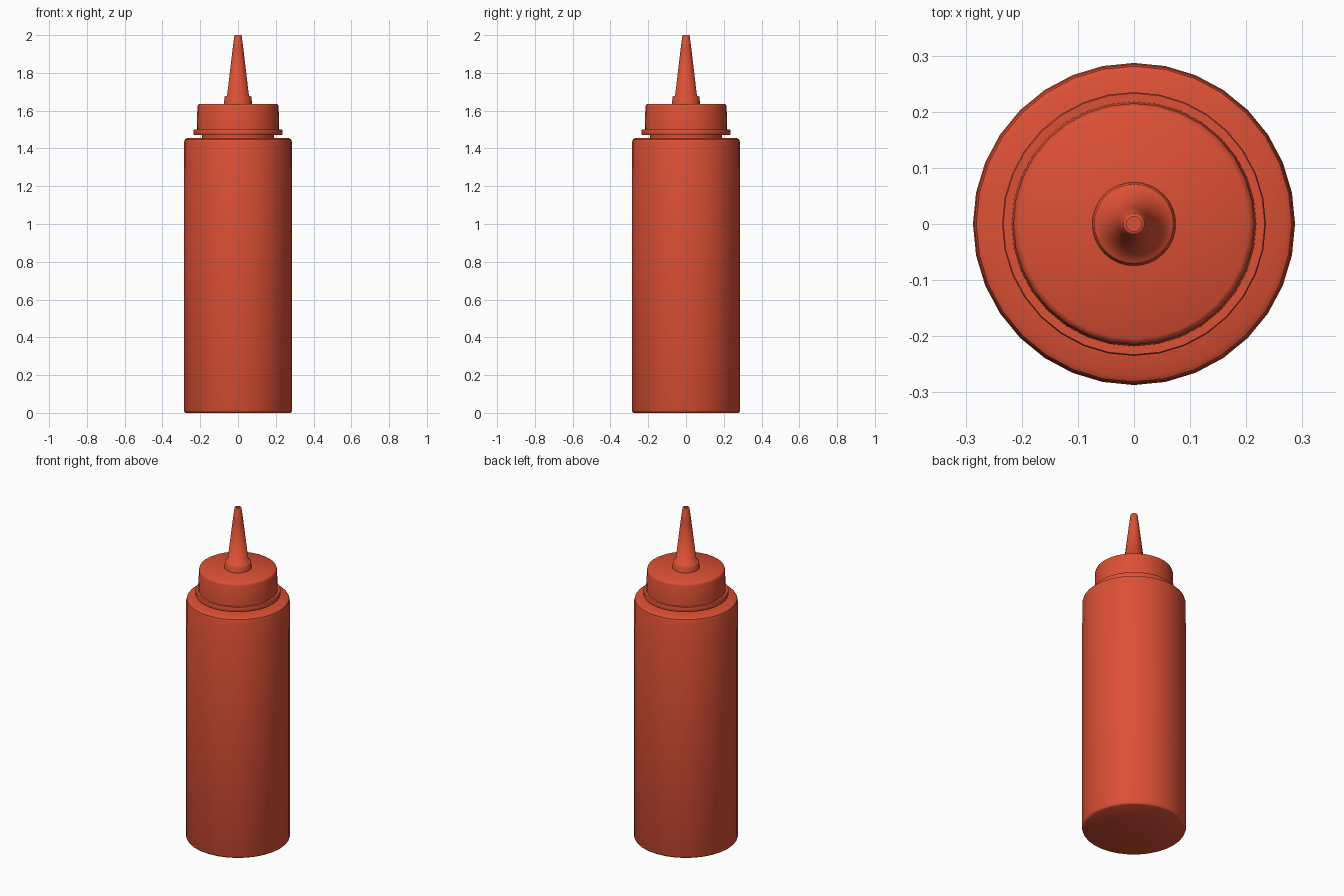
import bpy, bmesh, math

if "Cube" in bpy.data.objects:
    bpy.data.objects.remove(bpy.data.objects["Cube"])

red = bpy.data.materials.new("red_plastic")
red.diffuse_color = (0.72, 0.08, 0.035, 1)
red.use_nodes = True
red.node_tree.nodes["Principled BSDF"].inputs["Base Color"].default_value = red.diffuse_color


def lathe(name, profile, angle=40, sides=32):
    """Revolve an (r, z) profile about z; r = 0 ends become poles."""
    bm = bmesh.new()
    rings = []
    for r, z in profile:
        if r == 0:
            rings.append([bm.verts.new((0, 0, z))] * sides)
        else:
            rings.append([bm.verts.new((r * math.cos(2 * math.pi * i / sides),
                                        r * math.sin(2 * math.pi * i / sides), z))
                          for i in range(sides)])
    for a, b in zip(rings, rings[1:]):
        for i in range(sides):
            j = (i + 1) % sides
            bm.faces.new(list(dict.fromkeys((a[i], a[j], b[j], b[i]))))
    bmesh.ops.recalc_face_normals(bm, faces=bm.faces)
    mesh = bpy.data.meshes.new(name)
    bm.to_mesh(mesh)
    bm.free()
    mesh.materials.append(red)
    ob = bpy.data.objects.new(name, mesh)
    bpy.context.collection.objects.link(ob)
    bpy.ops.object.select_all(action='DESELECT')
    ob.select_set(True)
    bpy.context.view_layer.objects.active = ob
    bpy.ops.object.shade_smooth_by_angle(angle=math.radians(angle))
    return ob


# Bottle with rounded edges and a short neck reaching into the cap
lathe("bottle_body", [(0, 0), (0.276, 0), (0.283, 0.004), (0.287, 0.014),
                      (0.287, 1.29), (0.285, 1.30), (0.285, 1.436),
                      (0.281, 1.448), (0.271, 1.454), (0.19, 1.454),
                      (0.19, 1.48), (0, 1.48)])

# Cap with a flange around its lower rim
lathe("cap", [(0, 1.472), (0.233, 1.472), (0.235, 1.476), (0.235, 1.497),
              (0.233, 1.50), (0.218, 1.50), (0.215, 1.622), (0.212, 1.631),
              (0.204, 1.636), (0, 1.636)])

# Tapered nozzle with a base collar and an open tip
lathe("nozzle", [(0, 1.63), (0.075, 1.63), (0.071, 1.673), (0.068, 1.676),
                 (0.058, 1.678), (0.028, 1.93), (0.0195, 1.995),
                 (0.017, 2.0), (0.013, 2.0), (0.013, 1.95), (0, 1.95)], angle=75)
